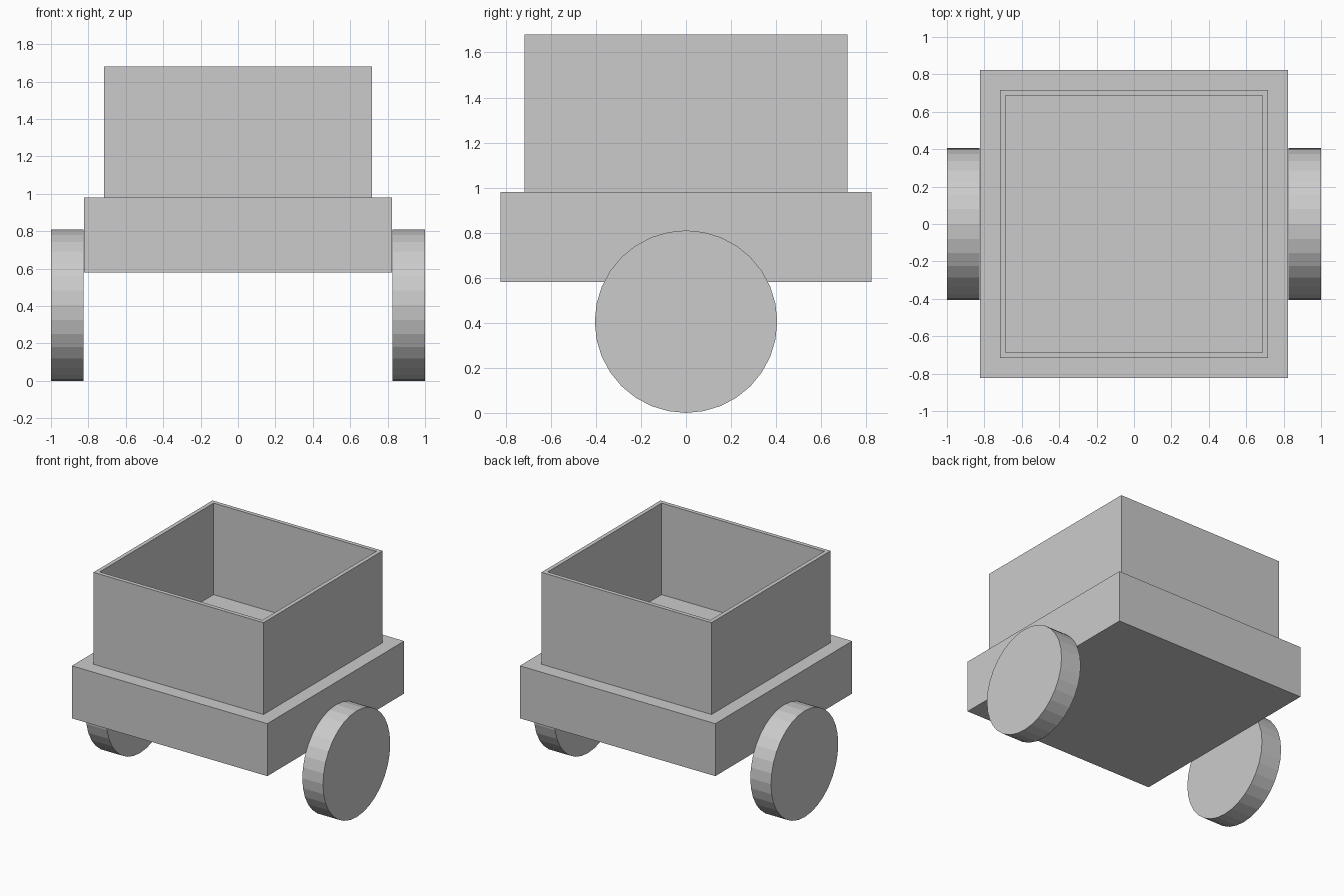
import bpy, bmesh, math

if "Cube" in bpy.data.objects:
    bpy.data.objects.remove(bpy.data.objects["Cube"])

grey = bpy.data.materials.new("plain grey")
grey.diffuse_color = (0.6, 0.6, 0.6, 1)
grey.use_nodes = True
grey.node_tree.nodes["Principled BSDF"].inputs["Base Color"].default_value = grey.diffuse_color


def finish(name, bm):
    mesh = bpy.data.meshes.new(name)
    bmesh.ops.recalc_face_normals(bm, faces=bm.faces)
    bm.to_mesh(mesh)
    bm.free()
    mesh.materials.append(grey)
    ob = bpy.data.objects.new(name, mesh)
    bpy.context.collection.objects.link(ob)
    return ob


def block(half, z0, z1):
    bm = bmesh.new()
    bmesh.ops.create_cube(bm, size=1)
    bmesh.ops.scale(bm, vec=(2 * half, 2 * half, z1 - z0), verts=bm.verts)
    bmesh.ops.translate(bm, vec=(0, 0, (z0 + z1) / 2), verts=bm.verts)
    return bm


# Solid square chassis
finish("chassis", block(0.824, 0.58, 0.98))

# Open-topped cargo box: inset the top face and sink it to the chassis top
FLOOR, RIM, WALL = 0.983, 1.68, 0.031
bm = block(0.717, 0.98, RIM)
bm.normal_update()
top = max(bm.faces, key=lambda f: f.calc_center_median().z)
bmesh.ops.inset_region(bm, faces=[top], thickness=WALL, use_even_offset=True)
wall = bmesh.ops.extrude_face_region(bm, geom=[top])
verts = [g for g in wall["geom"] if isinstance(g, bmesh.types.BMVert)]
if top.is_valid:
    bmesh.ops.delete(bm, geom=[top], context='FACES_ONLY')
bmesh.ops.translate(bm, vec=(0, 0, FLOOR - RIM), verts=verts)
finish("cargo_box", bm)

# Two flat-shaded 32-sided wheels
R, X0, X1 = 0.405, 0.826, 1.0
for side, name in ((-1, "left_wheel"), (1, "right_wheel")):
    bm = bmesh.new()
    rings = [[bm.verts.new((side * x,
                            R * math.sin(math.tau * i / 32),
                            R - R * math.cos(math.tau * i / 32)))
              for i in range(32)] for x in (X0, X1)]
    for ring in rings:
        bm.faces.new(ring)
    for i in range(32):
        j = (i + 1) % 32
        bm.faces.new((rings[0][i], rings[0][j], rings[1][j], rings[1][i]))
    finish(name, bm)
